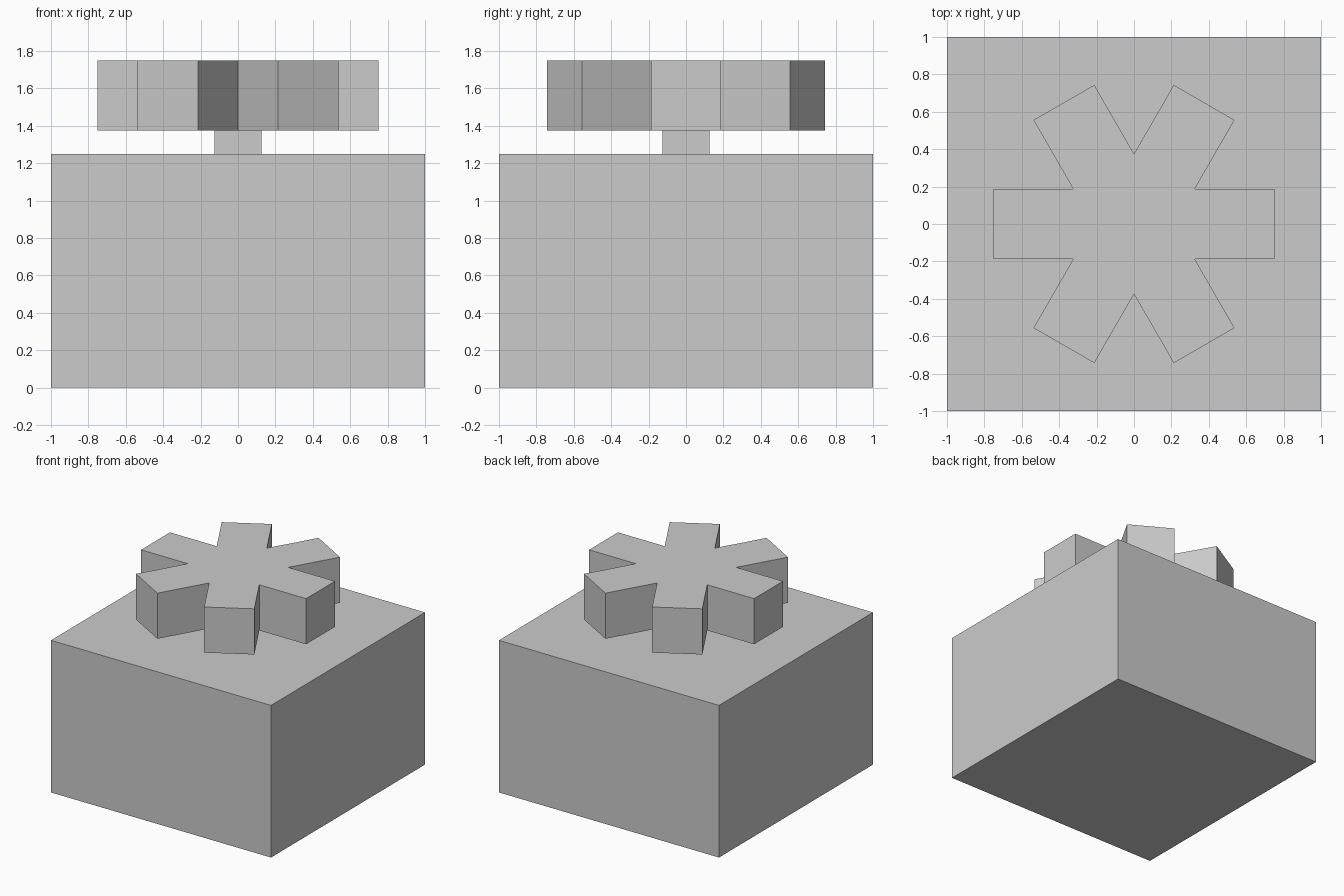
import bpy, bmesh
from math import radians
from mathutils import Matrix, Vector

if "Cube" in bpy.data.objects:
    bpy.data.objects.remove(bpy.data.objects["Cube"])


def make_object(name, bm):
    bmesh.ops.recalc_face_normals(bm, faces=bm.faces)
    mesh = bpy.data.meshes.new(name)
    bm.to_mesh(mesh)
    bm.free()
    obj = bpy.data.objects.new(name, mesh)
    bpy.context.collection.objects.link(obj)
    return obj


def box(name, width, z0, z1):
    bm = bmesh.new()
    bmesh.ops.create_cube(bm, size=1)
    bmesh.ops.scale(bm, vec=(width, width, z1 - z0), verts=bm.verts)
    bmesh.ops.translate(bm, vec=(0, 0, (z0 + z1) / 2), verts=bm.verts)
    return make_object(name, bm)


def six_arm_knob(name, reach, half_width, z0, z1):
    # One arm tip plus the notch after it, repeated every 60 degrees
    notch = Matrix.Rotation(radians(30), 3, 'Z') @ Vector((2 * half_width, 0, 0))
    arm = [Vector((reach, -half_width, 0)), Vector((reach, half_width, 0)), notch]
    bm = bmesh.new()
    verts = []
    for i in range(6):
        turn = Matrix.Rotation(radians(60 * i), 3, 'Z')
        verts += [bm.verts.new(turn @ p + Vector((0, 0, z0))) for p in arm]
    face = bm.faces.new(verts)
    # Extrude the outline, keeping the bottom face
    result = bmesh.ops.extrude_face_region(bm, geom=[face], use_keep_orig=True)
    top = [v for v in result["geom"] if isinstance(v, bmesh.types.BMVert)]
    bmesh.ops.translate(bm, vec=(0, 0, z1 - z0), verts=top)
    return make_object(name, bm)


# Block body, short square stem and star-shaped handle
box("base_block", 2.0, 0.0, 1.25)
box("stem", 0.25, 1.25, 1.375)
six_arm_knob("handle", 0.75, 0.1875, 1.375, 1.75)
